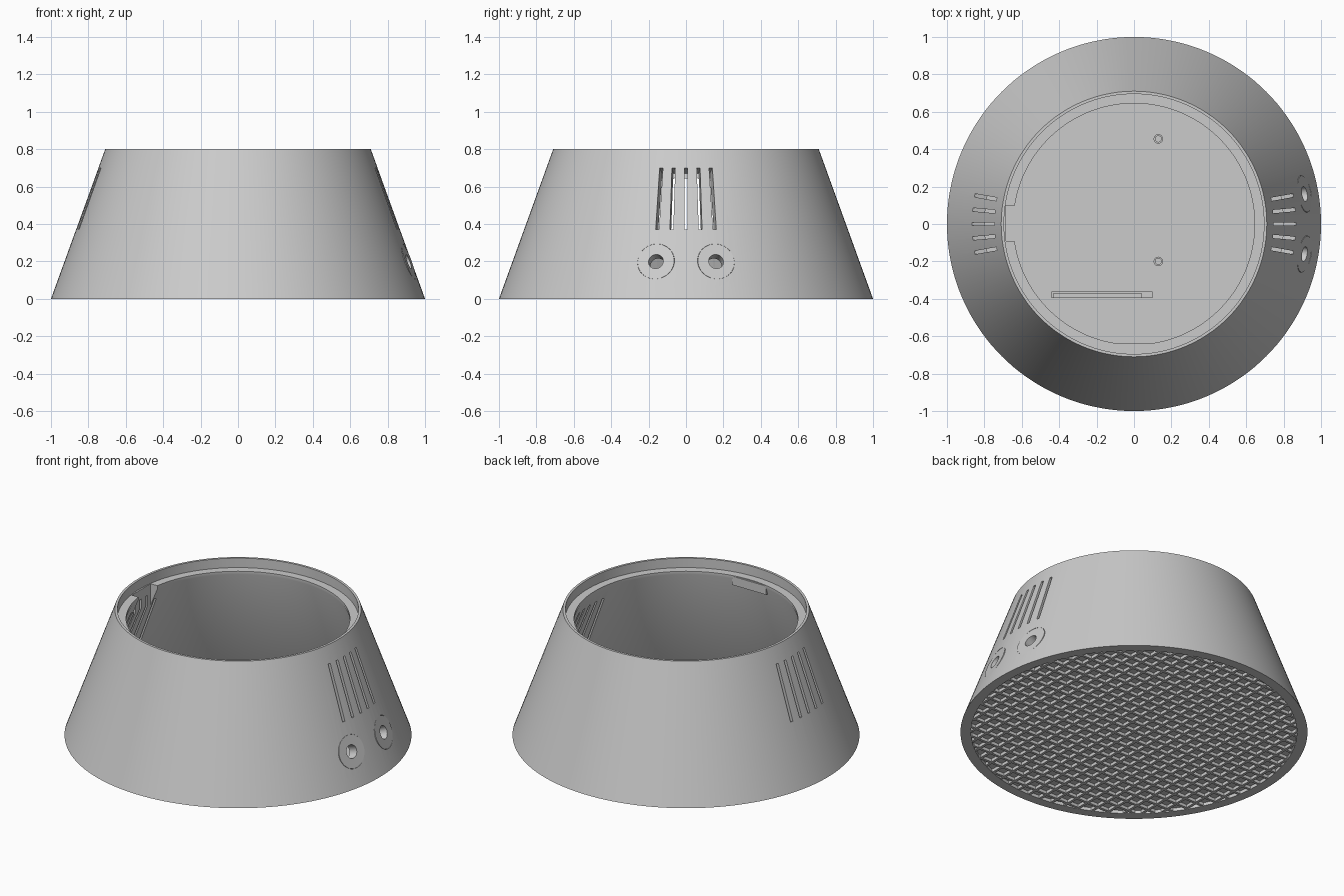
import bpy, bmesh, math
from mathutils import Matrix, Vector

cube = bpy.data.objects.get("Cube")
if cube:
    bpy.data.objects.remove(cube)

grey = bpy.data.materials.new("light_grey")
grey.use_nodes = True
grey.diffuse_color = (0.6, 0.6, 0.6, 1)
grey.node_tree.nodes["Principled BSDF"].inputs["Base Color"].default_value = (0.6, 0.6, 0.6, 1)

TILT = math.atan2(0.29, 0.8)       # lean of the outer wall
FLOOR = 0.05


def finish(bm, name):
    bmesh.ops.recalc_face_normals(bm, faces=bm.faces)
    mesh = bpy.data.meshes.new(name)
    bm.to_mesh(mesh)
    bm.free()
    mesh.materials.append(grey)
    obj = bpy.data.objects.new(name, mesh)
    bpy.context.collection.objects.link(obj)
    return obj


def lathe(name, profile, steps=144):
    bm = bmesh.new()
    verts = [bm.verts.new((r, 0, z)) for r, z in profile]
    edges = [bm.edges.new((a, b)) for a, b in zip(verts, verts[1:] + verts[:1])]
    bmesh.ops.spin(bm, geom=verts + edges, cent=(0, 0, 0), axis=(0, 0, 1),
                   angle=math.tau, steps=steps, use_merge=False)
    bmesh.ops.remove_doubles(bm, verts=bm.verts, dist=1e-4)
    return finish(bm, name)


def add_box(bm, size, matrix):
    bmesh.ops.create_cube(bm, size=1, matrix=matrix @ Matrix.Diagonal((*size, 1)))


def box(name, low, high):
    low, high = Vector(low), Vector(high)
    bm = bmesh.new()
    add_box(bm, high - low, Matrix.Translation((low + high) / 2))
    return finish(bm, name)


def add_cylinder(bm, radius, depth, matrix):
    bmesh.ops.create_cone(bm, cap_ends=True, segments=48, radius1=radius,
                          radius2=radius, depth=depth, matrix=matrix)


def wall_frame(degrees, z):
    """Frame on the outer wall: local x points out, local z up the slope."""
    r = 1 - z * math.tan(TILT)
    return (Matrix.Rotation(math.radians(degrees), 4, 'Z')
            @ Matrix.Translation((r, 0, z)) @ Matrix.Rotation(-TILT, 4, 'Y'))


def cut(obj, cutter):
    mod = obj.modifiers.new("cut", 'BOOLEAN')
    mod.operation = 'DIFFERENCE'
    mod.solver = 'EXACT'
    mod.object = cutter
    bpy.context.view_layer.objects.active = obj
    bpy.ops.object.modifier_apply(modifier=mod.name)
    bpy.data.objects.remove(cutter)


def smooth(obj):
    bpy.ops.object.select_all(action='DESELECT')
    obj.select_set(True)
    bpy.context.view_layer.objects.active = obj
    bpy.ops.object.shade_smooth_by_angle(angle=math.radians(25))


# Conical shell with floor, stepped rim and recessed underside
shell = lathe("shell", [(1, 0), (0.71, 0.8), (0.695, 0.8), (0.695, 0.74), (0.645, 0.74),
                        (0.645, 0.72), (0.92, FLOOR), (0, FLOOR), (0, 0.02),
                        (0.94, 0.02), (0.94, 0)])

# Fanned vent slots on both sides
bm = bmesh.new()
for side in (0, 180):
    for i in range(-2, 3):
        add_box(bm, (0.17, 0.018, 0.35), wall_frame(side + i * 5.1, 0.535))
cut(shell, finish(bm, "vent_cutter"))

# Round seats and cable holes on the left side
bm = bmesh.new()
turn = Matrix.Rotation(math.pi / 2, 4, 'Y')
for angle in (-10, 10):
    add_cylinder(bm, 0.1, 0.04, wall_frame(angle, 0.2) @ turn)
cut(shell, finish(bm, "seat_cutter"))
bm = bmesh.new()
for angle in (-10, 10):
    add_cylinder(bm, 0.04, 0.4, wall_frame(angle, 0.2) @ turn)
cut(shell, finish(bm, "hole_cutter"))

# Notch in the rim ledge
cut(shell, box("notch_cutter", (-0.685, -0.09, 0.6), (-0.5, 0.1, 0.78)))
smooth(shell)

# Flat rings that fill the round seats
for name, angle in (("front_port_ring", -10), ("back_port_ring", 10)):
    bm = bmesh.new()
    add_cylinder(bm, 0.099, 0.022, wall_frame(angle, 0.2)
                 @ Matrix.Translation((-0.0125, 0, 0)) @ turn)
    ring = finish(bm, name)
    bm = bmesh.new()
    add_cylinder(bm, 0.04, 0.4, wall_frame(angle, 0.2) @ turn)
    cut(ring, finish(bm, "ring_cutter"))
    smooth(ring)

# Crossed bars under the floor, trimmed to the round recess
bm = bmesh.new()
pitch, reach = 0.08, 0.94
count = int(reach / pitch)
for i in range(-count, count + 1):
    offset = i * pitch
    length = 2 * math.sqrt(reach ** 2 - offset ** 2)
    add_box(bm, (length, 0.016, 0.019), Matrix.Translation((0, offset, 0.0105)))
    add_box(bm, (0.016, length, 0.019), Matrix.Translation((offset, 0, 0.0105)))
finish(bm, "bottom_grille")

# Mounting pegs with a small bore
for name, y in (("back_peg", 0.455), ("front_peg", -0.2)):
    peg = lathe(name, [(0.016, FLOOR), (0.025, FLOOR), (0.025, 0.12), (0.016, 0.12)], 32)
    peg.location = (0.13, y, 0)
    smooth(peg)

# Board holder on the floor and flat pad under the ledge
box("board_holder_base", (-0.44, -0.395, FLOOR - 0.01), (0.1, -0.36, 0.1))
box("board_holder_wall", (-0.43, -0.395, 0.09), (0.04, -0.37, 0.16))
box("ledge_pad", (-0.12, -0.66, 0.68), (0.12, -0.635, 0.735))
